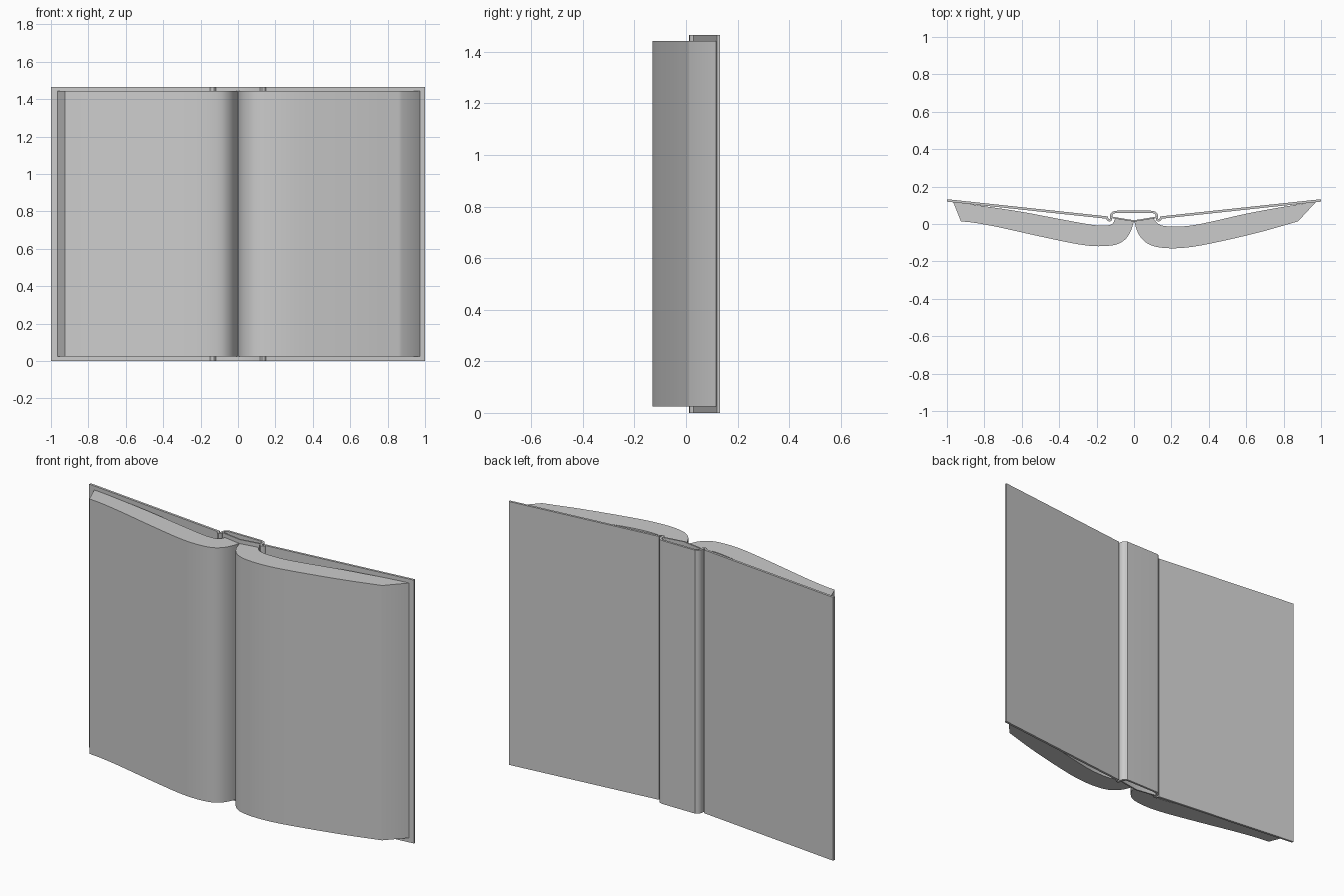
import bpy, bmesh, math
from mathutils import Vector

if "Cube" in bpy.data.objects:
    bpy.data.objects.remove(bpy.data.objects["Cube"])

BOARD_TOP = 1.465
PAGE_BOTTOM, PAGE_TOP = 0.025, 1.443


def smooth_curve(pts, steps=4):
    """Catmull-Rom interpolation through 2D points."""
    p = [Vector(q) for q in pts]
    p = [2 * p[0] - p[1]] + p + [2 * p[-1] - p[-2]]
    out = []
    for a, b, c, d in zip(p, p[1:], p[2:], p[3:]):
        for i in range(steps):
            t = i / steps
            out.append(0.5 * (2 * b + (c - a) * t + (2 * a - 5 * b + 4 * c - d) * t * t
                              + (3 * b - a - 3 * c + d) * t ** 3))
    return out + [p[-2]]


def band(pts, thickness):
    """Closed outline of a strip of even thickness along a path."""
    p = [Vector(q) for q in pts]
    left, right = [], []
    for i, v in enumerate(p):
        d = (p[min(i + 1, len(p) - 1)] - p[max(i - 1, 0)]).normalized()
        n = Vector((-d.y, d.x)) * thickness / 2
        left.append(v + n)
        right.append(v - n)
    return left + right[::-1]


def extrude(name, outline, z0, z1):
    """Prism from an XY outline."""
    bm = bmesh.new()
    low = [bm.verts.new((v[0], v[1], z0)) for v in outline]
    high = [bm.verts.new((v[0], v[1], z1)) for v in outline]
    n = len(low)
    for i in range(n):
        j = (i + 1) % n
        bm.faces.new((low[i], low[j], high[j], high[i]))
    bm.faces.new(low[::-1])
    bm.faces.new(high)
    bmesh.ops.recalc_face_normals(bm, faces=bm.faces)
    mesh = bpy.data.meshes.new(name)
    bm.to_mesh(mesh)
    bm.free()
    ob = bpy.data.objects.new(name, mesh)
    bpy.context.collection.objects.link(ob)
    bpy.ops.object.select_all(action='DESELECT')
    ob.select_set(True)
    bpy.context.view_layer.objects.active = ob
    bpy.ops.object.shade_smooth_by_angle(angle=math.radians(35))
    return ob


# Cover boards
for side, label in ((-1, "left"), (1, "right")):
    board = [(side * 0.999, 0.126), (side * 0.14, 0.034)]
    extrude(label + "_cover", band(board, 0.013), 0, BOARD_TOP)

# Rounded spine, hooked into the board hinges
half = [(-0.146, 0.034), (-0.139, 0.023), (-0.13, 0.019), (-0.123, 0.026),
        (-0.123, 0.042), (-0.117, 0.056), (-0.104, 0.063), (-0.085, 0.065)]
spine = smooth_curve(half + [(-x, y) for x, y in half[::-1]], 2)
extrude("spine", band(spine, 0.012), 0, BOARD_TOP)

# Shallow V lining behind the page blocks
extrude("spine_lining", band([(-0.12, 0.036), (-0.1, 0.032), (0, 0.016), (0.1, 0.032), (0.12, 0.036)], 0.008),
        0, BOARD_TOP)

# Page blocks: front curve from gutter to fore edge, then back curve to the spine
left_front = [(0, 0.018), (-0.018, -0.04), (-0.05, -0.085), (-0.1, -0.111), (-0.19, -0.119),
              (-0.3, -0.108), (-0.5, -0.067), (-0.72, -0.018), (-0.85, 0.006), (-0.925, 0.014)]
left_back = [(-0.967, 0.119), (-0.8, 0.095), (-0.6, 0.065), (-0.4, 0.027), (-0.24, -0.002),
             (-0.17, -0.009), (-0.12, -0.002), (-0.1, 0.029)]
right_front = [(0, 0.018), (0.02, -0.045), (0.055, -0.092), (0.11, -0.12), (0.2, -0.13),
               (0.32, -0.121), (0.5, -0.085), (0.68, -0.042), (0.8, -0.008), (0.877, 0.014)]
right_back = [(0.975, 0.12), (0.8, 0.092), (0.6, 0.055), (0.42, 0.014), (0.3, -0.009),
              (0.2, -0.014), (0.135, -0.003), (0.105, 0.029)]
for label, front, back in (("left", left_front, left_back), ("right", right_front, right_back)):
    extrude(label + "_pages", smooth_curve(front) + smooth_curve(back), PAGE_BOTTOM, PAGE_TOP)
